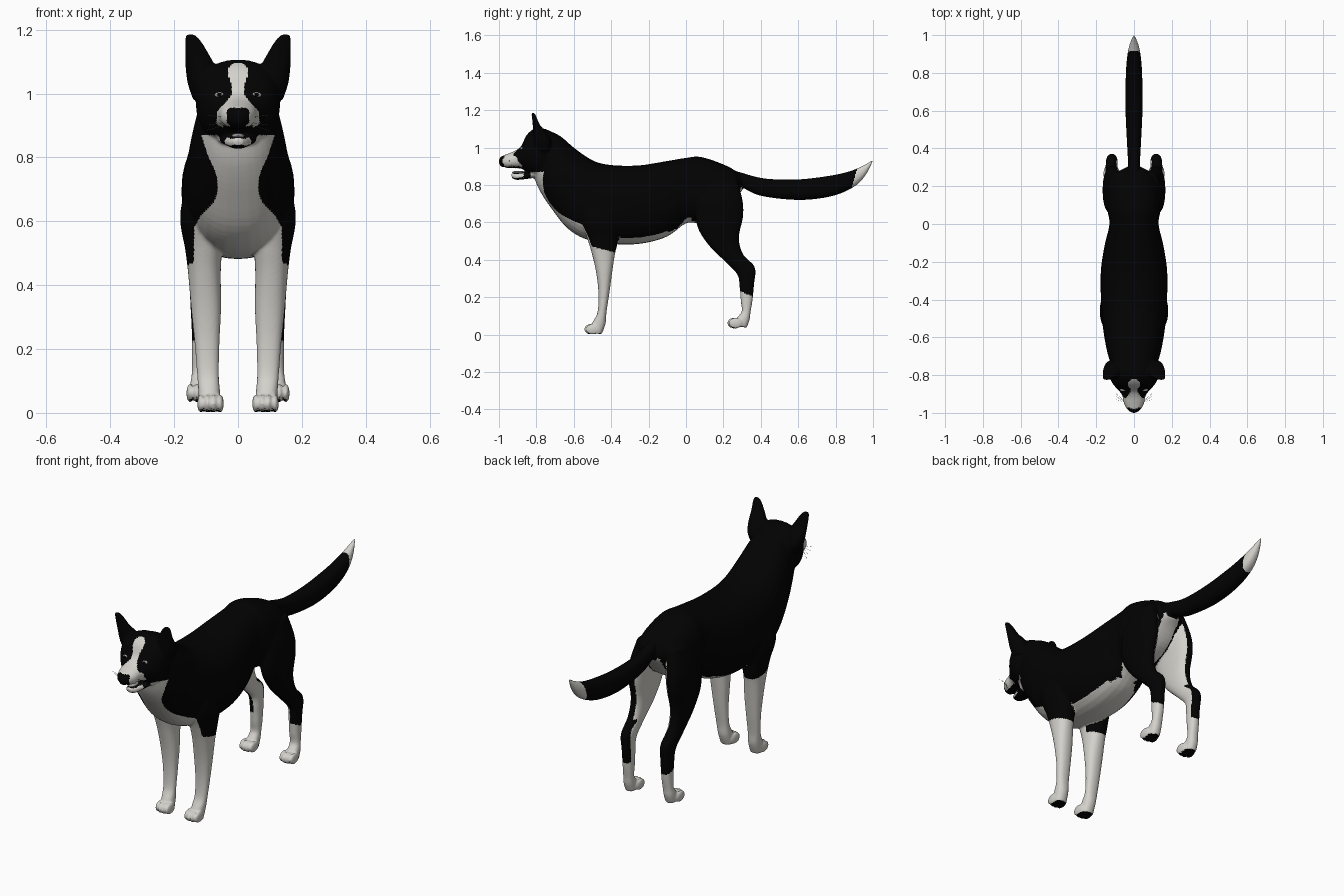
import bpy, bmesh, math
from mathutils import Vector, Matrix
from mathutils.bvhtree import BVHTree

cube = bpy.data.objects.get("Cube")
if cube:
    bpy.data.objects.remove(cube, do_unlink=True)


def material(name, color):
    mat = bpy.data.materials.new(name)
    mat.use_nodes = True
    mat.diffuse_color = (*color, 1)
    bsdf = next(n for n in mat.node_tree.nodes if n.type == 'BSDF_PRINCIPLED')
    bsdf.inputs["Base Color"].default_value = (*color, 1)
    bsdf.inputs["Roughness"].default_value = 0.8
    return mat


black = material("black fur", (.0006, .0006, .0006))
white = material("white fur", (.65, .64, .6))
grey = material("grey", (.35, .35, .34))


def add_object(name, mesh, *mats):
    obj = bpy.data.objects.new(name, mesh)
    bpy.context.collection.objects.link(obj)
    for m in mats:
        mesh.materials.append(m)
    return obj


def smooth_sections(sections, steps=5):
    """Catmull-Rom interpolation through the given sections."""
    out, last = [], len(sections) - 1
    for i in range(last):
        p = [sections[min(max(i + k, 0), last)] for k in (-1, 0, 1, 2)]
        for s in range(steps):
            t = s / steps
            out.append([b + .5 * t * (c - a + t * (2*a - 5*b + 4*c - d + t * (3*(b - c) + d - a)))
                        for a, b, c, d in zip(*p)])
    return out + [list(sections[-1])]


def rounded(v, power=.88):
    return math.copysign(abs(v) ** power, v)


def loft(bm, sections, side=1, sides=32):
    """Sections: two profile points (y, z), (y, z), then centre x and half width."""
    rings = []
    for y1, z1, y2, z2, x, w in smooth_sections(sections):
        a, b = Vector((x * side, y1, z1)), Vector((x * side, y2, z2))
        ring = []
        for k in range(sides):
            t = 2 * math.pi * k / sides
            offset = (a - b) / 2 * rounded(math.cos(t)) + Vector((w * rounded(math.sin(t)), 0, 0))
            ring.append(bm.verts.new((a + b) / 2 + offset))
        rings.append(ring)
    faces = [bm.faces.new(rings[0]), bm.faces.new(rings[-1])]
    for r, q in zip(rings, rings[1:]):
        for k in range(sides):
            n = (k + 1) % sides
            faces.append(bm.faces.new((r[k], r[n], q[n], q[k])))
    bmesh.ops.recalc_face_normals(bm, faces=faces)


def ball(bm, center, size):
    m = Matrix.Translation(center) @ Matrix.Diagonal((*size, 1))
    bmesh.ops.create_uvsphere(bm, u_segments=20, v_segments=14, radius=1, matrix=m)


def centred(rows):
    return [(*r[:4], 0, r[4]) for r in rows]


trunk = centred([
    (.31, .81, .30, .77, .03), (.27, .87, .27, .74, .09), (.20, .91, .20, .655, .13),
    (.08, .95, .08, .60, .14), (0, .945, 0, .595, .13), (-.12, .925, -.1, .525, .155),
    (-.25, .905, -.23, .488, .175), (-.38, .905, -.37, .483, .176),
    (-.47, .92, -.52, .505, .17), (-.53, .95, -.63, .565, .16),
    (-.60, 1.0, -.72, .675, .145), (-.67, 1.06, -.785, .775, .125),
    (-.73, 1.09, -.815, .85, .11)])
head = centred([
    (-.68, 1.06, -.72, .87, .08), (-.74, 1.095, -.76, .84, .122), (-.80, 1.105, -.80, .845, .132),
    (-.85, 1.07, -.84, .86, .113), (-.88, 1.01, -.875, .885, .085),
    (-.91, .985, -.905, .89, .062), (-.95, .968, -.95, .89, .053),
    (-.982, .955, -.98, .9, .036), (-.998, .935, -.993, .915, .016)])
jaw = centred([
    (-.80, .885, -.80, .84, .07), (-.87, .868, -.87, .83, .042),
    (-.91, .864, -.91, .828, .03), (-.935, .862, -.93, .837, .015)])
tail = centred([
    (.22, .89, .22, .79, .03), (.29, .868, .29, .79, .03), (.42, .835, .4, .742, .036),
    (.60, .83, .60, .72, .045), (.77, .85, .77, .738, .044), (.87, .872, .89, .785, .037),
    (.94, .90, .955, .845, .024), (1, .935, 1, .928, .004)])
ear = [
    (-.80, .98, -.73, .98, .1, .04), (-.815, 1.03, -.72, 1.03, .11, .047),
    (-.818, 1.08, -.745, 1.08, .117, .047), (-.82, 1.13, -.78, 1.12, .129, .037),
    (-.825, 1.17, -.80, 1.165, .142, .024), (-.825, 1.187, -.81, 1.185, .15, .011)]
front_leg = [
    (-.55, .77, -.38, .77, .1, .045), (-.565, .63, -.36, .62, .116, .065),
    (-.53, .52, -.365, .50, .108, .057), (-.505, .44, -.38, .43, .105, .051),
    (-.48, .33, -.395, .33, .1, .047), (-.468, .22, -.41, .22, .097, .039),
    (-.473, .12, -.425, .12, .094, .034), (-.50, .065, -.43, .06, .09, .034),
    (-.52, .01, -.45, .003, .088, .034)]
hind_leg = [
    (.06, .82, .27, .84, .09, .04), (.05, .70, .302, .72, .108, .054),
    (.06, .58, .305, .63, .115, .05), (.12, .48, .283, .52, .117, .04),
    (.215, .385, .305, .43, .119, .033), (.275, .32, .368, .36, .118, .031),
    (.287, .25, .364, .27, .116, .029), (.293, .18, .355, .18, .116, .028),
    (.298, .125, .345, .12, .118, .027), (.275, .092, .34, .08, .12, .03),
    (.25, .045, .325, .038, .12, .031)]

# Rough solids of the body, blended into one skin
bm = bmesh.new()
for part in (trunk, head, jaw, tail):
    loft(bm, part)
for side in (1, -1):
    for part in (ear, front_leg, hind_leg):
        loft(bm, part, side)
    for px, py, pz in ((.086, -.5, .029), (.12, .265, .062)):
        for k in (-1.5, -.5, .5, 1.5):
            ball(bm, (side * px + k * .02, py - (.008 if abs(k) < 1 else 0), pz), (.0115, .037, .029))
mesh = bpy.data.meshes.new("rough")
bm.to_mesh(mesh)
bm.free()
rough = add_object("rough_body", mesh)
remesh = rough.modifiers.new("blend", 'REMESH')
remesh.mode = 'VOXEL'
remesh.voxel_size = .0056
soften = rough.modifiers.new("soften", 'SMOOTH')
soften.factor, soften.iterations = .5, 4
dg = bpy.context.evaluated_depsgraph_get()
skin = bpy.data.meshes.new_from_object(rough.evaluated_get(dg))
bpy.data.objects.remove(rough, do_unlink=True)
skin.materials.clear()
body = add_object("dog_body", skin, black, white)
skin.polygons.foreach_set("use_smooth", [True] * len(skin.polygons))


def width_at(z, table):
    """Half width of a marking at height z, from (height, half width) pairs."""
    for (z1, w1), (z2, w2) in zip(table, table[1:]):
        if z1 <= z <= z2:
            return w1 + (w2 - w1) * (z - z1) / (z2 - z1)
    return 0


CHEST = ((.4, .14), (.58, .137), (.62, .115), (.66, .075), (.7, .062), (.75, .068), (.8, .092), (.87, .115))
BLAZE = ((.88, .07), (.945, .065), (.975, .036), (1, .017), (1.03, .02), (1.06, .033), (1.08, .031),
         (1.095, .015))


def is_white(c, n):
    x, y, z = abs(c.x), c.y, c.z
    inward = -n.x * math.copysign(1, c.x)
    if n.z < -.75 and z < (.05 if y > 0 else .014):              # paw pads
        return False
    if y > .5:                                                   # tail tip
        return y > .89 + .3 * (z - .8)
    if y < -.83 and z > .82:                                     # muzzle, blaze and chin
        if .85 < z < .905 and abs(n.z) > .85:
            return False
        if z < .88:
            return y < -.868 and n.z > -.6
        if y < -.972 and x < .035 and z < .955:                  # nose leather
            return False
        return x < width_at(z, BLAZE) and (z > .985 or y < -.876)
    if z > .9:
        return y < -.79 and n.y < 0 and x < width_at(z, BLAZE)
    if y > .03 and z < .79:                                      # hind legs and rump
        if z < .22 - .4 * (y - .32):
            return True
        if z < .42:
            return inward > .2 and n.y < .3
        return (inward > .5 and y > .06) or (x < .05 and y < .3 and (n.z < -.7 or y > .2))
    if -.62 < y < -.33 and z < .455 - .25 * (y + .44):           # front legs
        return True
    if y < (-.44 if z < .6 else -.55) and n.y < .2 and x < width_at(z, CHEST):
        return True
    return z < .66 and n.z < -.74 and x < .13                    # belly


for p in skin.polygons:
    p.material_index = int(is_white(p.center, p.normal))

# Face details, seated on the skin
bpy.context.view_layer.update()
tree = BVHTree.FromObject(body, bpy.context.evaluated_depsgraph_get())


def face_y(x, z):
    hit = tree.ray_cast(Vector((x, -2, z)), Vector((0, 1, 0)))[0]
    return hit.y if hit else -.87


def ball_object(name, center, size, mat):
    b = bmesh.new()
    ball(b, center, size)
    for f in b.faces:
        f.smooth = True
    me = bpy.data.meshes.new(name)
    b.to_mesh(me)
    b.free()
    add_object(name, me, mat)


ball_object("nose", (0, -.976, .926), (.029, .024, .03), black)
ball_object("tongue", (0, -.895, .868), (.02, .035, .008), grey)
for side, label in ((1, "left"), (-1, "right")):
    ex, ez = side * .058, .996
    ey = face_y(ex, ez)
    ball_object(label + "_eye", (ex, ey + .002, ez), (.016, .009, .0085), grey)
    ball_object(label + "_pupil", (ex, ey - .004, ez), (.0075, .006, .006), black)
    curve = bpy.data.curves.new(label + "_whiskers", 'CURVE')
    curve.dimensions = '3D'
    curve.bevel_depth, curve.bevel_resolution = .0006, 0
    for k in range(4):
        s = curve.splines.new('POLY')
        s.points.add(2)
        for i, pt in enumerate(s.points):
            pt.co = (side * (.042 + .027 * i), -.945 + .008 * i * k, .925 - .008 * k + .004 * i * (1 - k), 1)
    add_object(label + "_whiskers", curve, grey)
